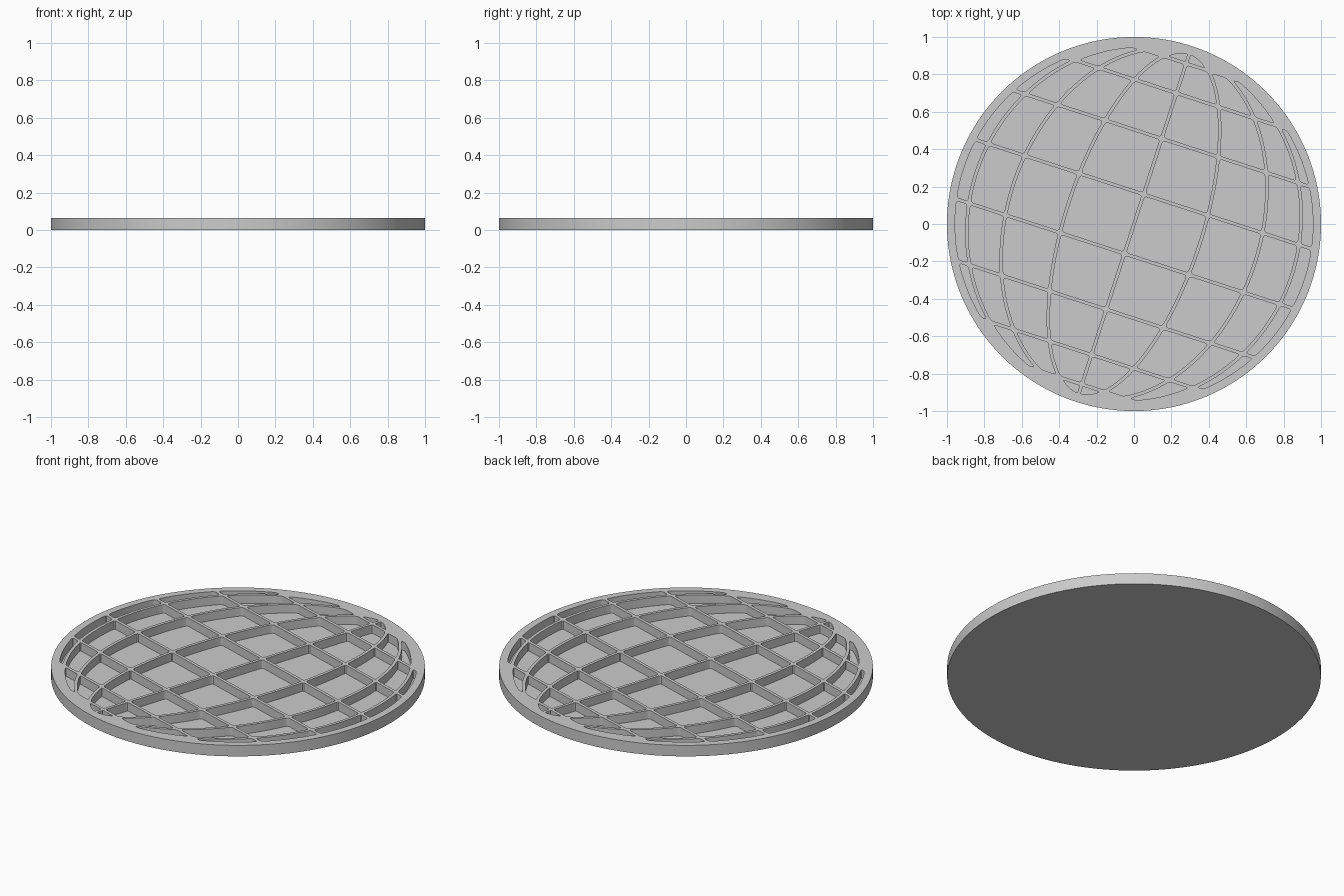
import bpy, bmesh, math
from mathutils import Vector

HEIGHT, FLOOR = 0.065, 0.015
GLOBE, RIM = 0.96, 0.957       # grid radius and outer limit of the pockets
HALF_RIB = 0.009
TILT = math.radians(18)
MERIDIANS = [22.5 * i for i in range(5)]
PARALLELS = [-90, -70, -50, -30, -10, 10, 30, 50, 70, 90]

cube = bpy.data.objects.get("Cube")
if cube:
    bpy.data.objects.remove(cube)


def meridian(lon, v, side):
    """Sideways position of a meridian's rib edge at height v along the axis."""
    if lon == 90:
        return math.sqrt(max(RIM * RIM - v * v, 0))
    k = math.sin(math.radians(lon))
    half_chord = math.sqrt(max(GLOBE * GLOBE - v * v, 1e-6))
    slope = k * v / half_chord
    return k * half_chord + side * HALF_RIB * math.hypot(1, slope)


def pocket(lat0, lat1, lon0, lon1):
    """Outline of one pocket between two parallels and two meridians."""
    low = GLOBE * math.sin(math.radians(lat0)) + HALF_RIB
    high = GLOBE * math.sin(math.radians(lat1)) - HALF_RIB

    def wide_enough(v):
        width = meridian(lon1, v, -1) - meridian(lon0, v, 1)
        slant = math.sqrt(max(1 - (v / GLOBE) ** 2, 0)) if lon0 else 1
        return width * slant > 0.007

    fine = [low + (high - low) * i / 80 for i in range(81)]
    fine = [v for v in fine if wide_enough(v)]
    if len(fine) < 4:
        return []
    rows = [fine[0] + (fine[-1] - fine[0]) * i / 8 for i in range(9)]
    right = [Vector((meridian(lon1, v, -1), v)) for v in rows]
    left = [Vector((meridian(lon0, v, 1), v)) for v in reversed(rows)]
    return right + left


def round_corners(points, radius=0.014):
    result = []
    for i, p in enumerate(points):
        a = points[i - 1] - p
        b = points[(i + 1) % len(points)] - p
        if a.angle(-b) < math.radians(25):
            result.append(p)
            continue
        start = p + a.normalized() * min(radius, a.length * 0.45)
        end = p + b.normalized() * min(radius, b.length * 0.45)
        for t in (0, 1 / 3, 2 / 3, 1):
            result.append(start * (1 - t) ** 2 + p * 2 * t * (1 - t) + end * t * t)
    return result


def tilted(p, mirror):
    u, v = p.x * mirror, p.y
    c, s = math.cos(TILT), math.sin(TILT)
    return Vector((u * c + v * s, v * c - u * s))


def add_wall(bm, points, bottom):
    """Wall from the top down to a closed bottom; returns the top edges."""
    top = [bm.verts.new((p.x, p.y, HEIGHT)) for p in points]
    base = [bm.verts.new((p.x, p.y, bottom)) for p in points]
    for i in range(len(points)):
        bm.faces.new((top[i - 1], top[i], base[i], base[i - 1]))
    bm.faces.new(base)
    return [bm.edges.get((top[i - 1], top[i])) for i in range(len(top))]


bm = bmesh.new()

# Outer rim and underside
turn = 2 * math.pi / 128
edges = add_wall(bm, [Vector((math.cos(i * turn), math.sin(i * turn)))
                      for i in range(128)], 0)

# Pockets between the globe's grid ribs
for lat0, lat1 in zip(PARALLELS, PARALLELS[1:]):
    polar = abs(lat0 + lat1) / 2
    for lon0, lon1 in zip(MERIDIANS, MERIDIANS[1:]):
        if (polar > 70 and lon0 > 0) or (polar > 50 and lon1 == 90):
            continue
        outline = pocket(lat0, lat1, lon0, lon1)
        if not outline:
            continue
        outline = round_corners(outline)
        for mirror in (1, -1):
            edges += add_wall(bm, [tilted(p, mirror) for p in outline], FLOOR)

# Top surface of the rim and ribs
bmesh.ops.triangle_fill(bm, edges=edges, use_beauty=True, normal=(0, 0, 1))
bmesh.ops.recalc_face_normals(bm, faces=bm.faces[:])

mesh = bpy.data.meshes.new("globe_grid_disc")
bm.to_mesh(mesh)
bm.free()
disc = bpy.data.objects.new("globe_grid_disc", mesh)
bpy.context.collection.objects.link(disc)

# Plain grey
grey = bpy.data.materials.new("light_grey")
grey.use_nodes = True
colour = (0.6, 0.6, 0.6, 1)
grey.diffuse_color = colour
grey.node_tree.nodes["Principled BSDF"].inputs["Base Color"].default_value = colour
mesh.materials.append(grey)

bpy.ops.object.select_all(action="DESELECT")
disc.select_set(True)
bpy.context.view_layer.objects.active = disc
bpy.ops.object.shade_smooth_by_angle()
